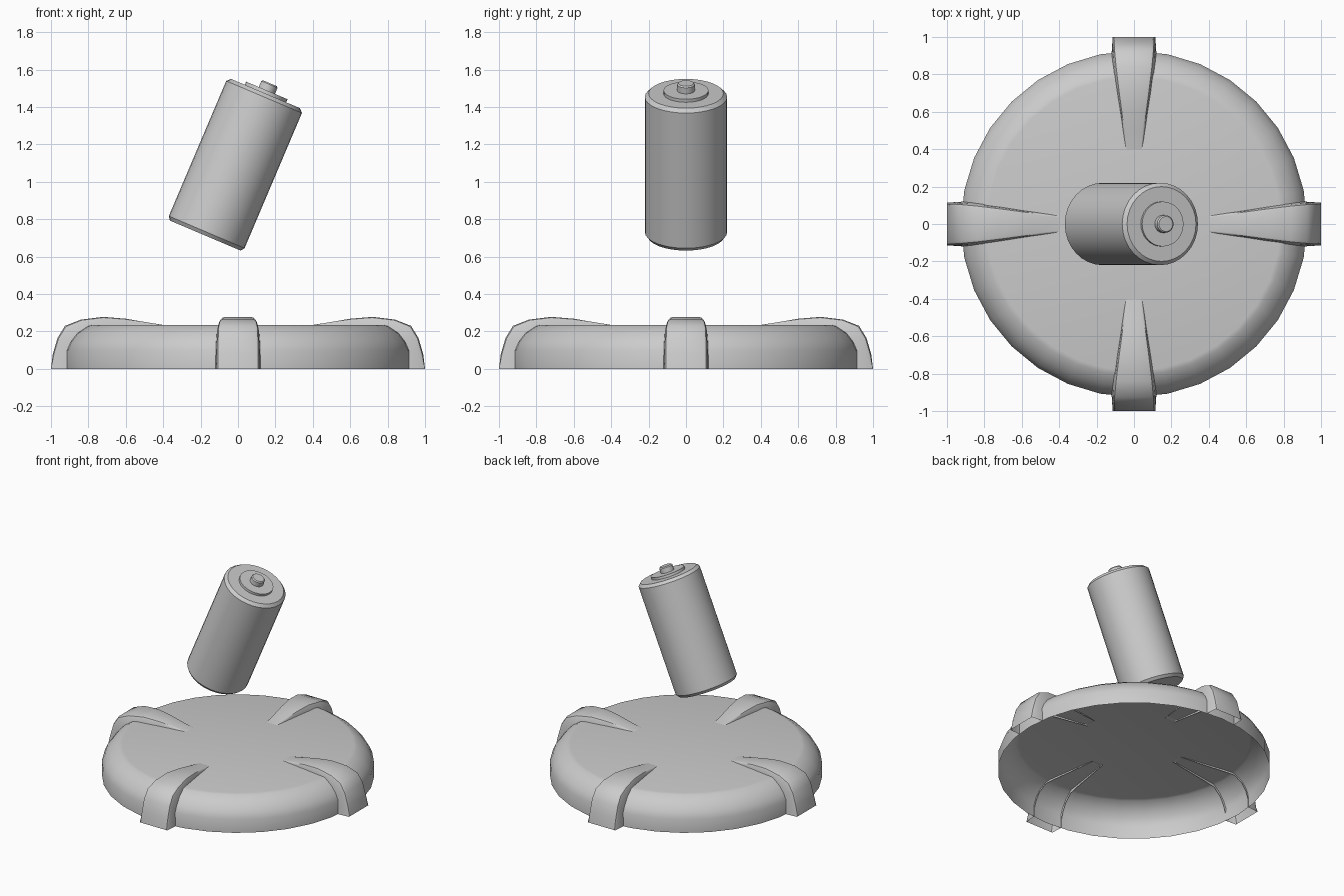
import bpy, bmesh, math
from mathutils import Matrix

if "Cube" in bpy.data.objects:
    bpy.data.objects.remove(bpy.data.objects["Cube"])


def finish(name, bm, angle):
    bmesh.ops.remove_doubles(bm, verts=bm.verts, dist=1e-5)
    bmesh.ops.recalc_face_normals(bm, faces=bm.faces)
    me = bpy.data.meshes.new(name)
    bm.to_mesh(me)
    bm.free()
    ob = bpy.data.objects.new(name, me)
    bpy.context.collection.objects.link(ob)
    bpy.ops.object.select_all(action='DESELECT')
    ob.select_set(True)
    bpy.context.view_layer.objects.active = ob
    bpy.ops.object.shade_smooth_by_angle(angle=math.radians(angle))
    return ob


def loft(bm, rings, closed):
    rows = [[bm.verts.new(p) for p in ring] for ring in rings]
    n = len(rows[0])
    for a, b in zip(rows, rows[1:]):
        for i in range(n if closed else n - 1):
            j = (i + 1) % n
            bm.faces.new((a[i], a[j], b[j], b[i]))
    return rows


def lathe(name, profile, segs, angle, cap_start):
    bm = bmesh.new()
    rings = [[(r * math.cos(2 * math.pi * i / segs), r * math.sin(2 * math.pi * i / segs), z)
              for i in range(segs)] for r, z in profile]
    rows = loft(bm, rings, True)
    bm.faces.new(rows[-1])
    if cap_start:
        bm.faces.new(rows[0])
    return finish(name, bm, angle)


# Hollow round base, open underneath
lathe("base_plate", [(.925, 0), (.925, .1), (.905, .145), (.87, .19),
                     (.81, .23), (.785, .235)], 32, 40, False)

# Tilted battery: body with chamfered rims, contact ring and nub
battery = lathe("battery", [(.205, -.41), (.22, -.39), (.22, .395), (.2, .415),
                            (.12, .415), (.12, .433), (.047, .433),
                            (.047, .468), (.04, .475)], 32, 25, True)
battery.matrix_world = Matrix.Translation((-.015, 0, 1.09)) @ Matrix.Rotation(math.radians(23), 4, 'Y')

# Claw path: outer radius, outer z, inner radius, inner z, half width
CLAW = [(1.0, 0, .91, 0, .12), (.99, .08, .91, .06, .12), (.965, .165, .89, .12, .119),
        (.925, .23, .86, .17, .116), (.84, .263, .8, .215, .107), (.72, .278, .7, .22, .091),
        (.6, .268, .59, .222, .073), (.5, .251, .49, .225, .059), (.42, .238, .42, .228, .048),
        (.38, .232, .38, .228, .042)]


def claw(name, turn):
    bm = bmesh.new()
    rings = []
    for ro, zo, ri, zi, w in CLAW:
        half = [(ri, w, zi), (ri + (ro - ri) * .7, w * .95, zi + (zo - zi) * .7),
                (ri + (ro - ri) * .93, w * .89, zi + (zo - zi) * .93), (ro, w * .78, zo)]
        rings.append(half + [(x, -y, z) for x, y, z in reversed(half)])
    # The foot stands square on the ground at full reach
    rings[0] = [(x if abs(y) > .119 else 1.0, y, z) for x, y, z in rings[0]]
    loft(bm, rings, False)
    bm.transform(Matrix.Rotation(turn, 4, 'Z'))
    finish(name, bm, 40)


for i, side in enumerate(("right", "back", "left", "front")):
    claw(side + "_claw", i * math.pi / 2)
